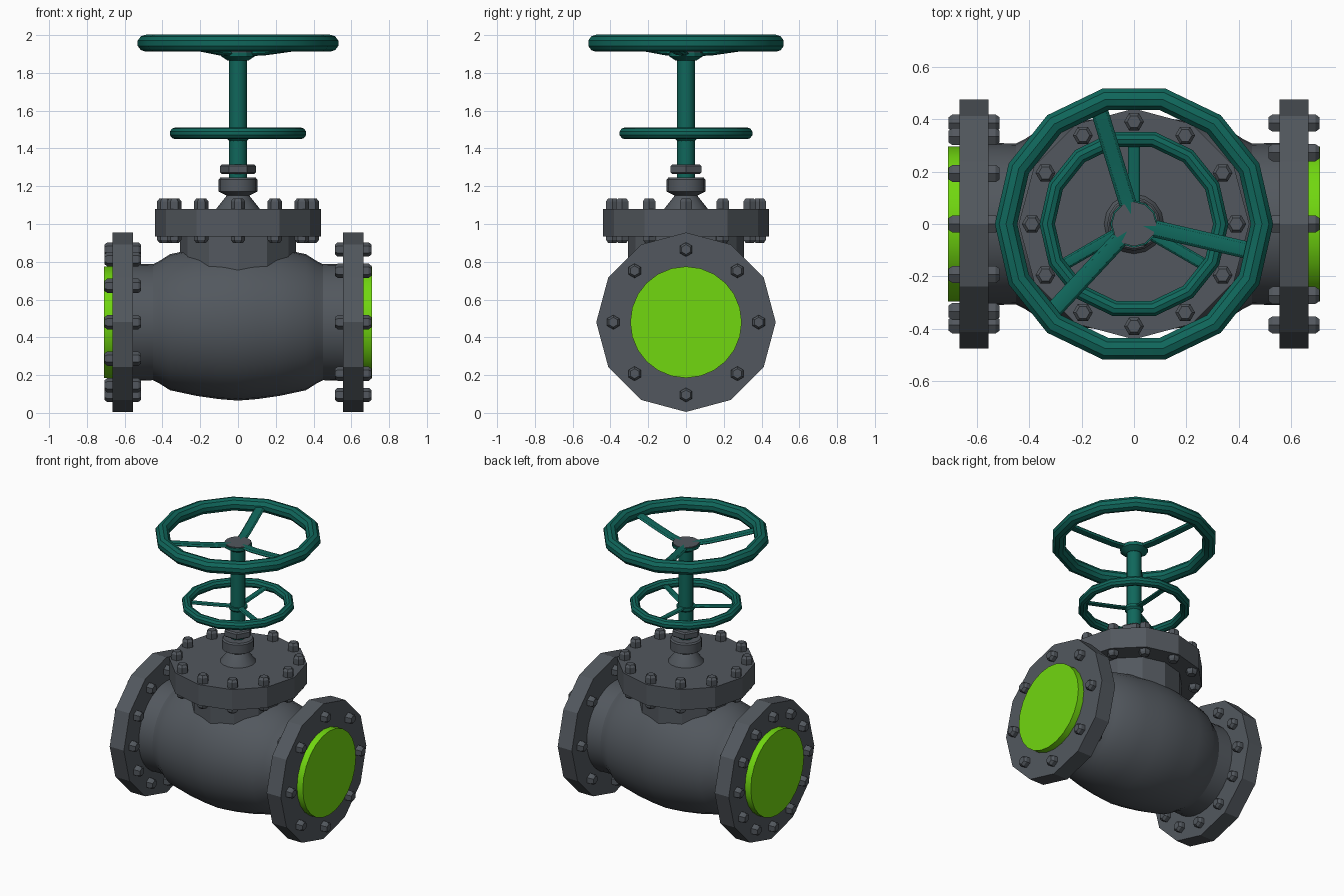
import bpy, bmesh, math
from mathutils import Matrix, Vector

if "Cube" in bpy.data.objects:
    bpy.data.objects.remove(bpy.data.objects["Cube"])


def material(name, rgb):
    m = bpy.data.materials.new(name)
    m.diffuse_color = (*rgb, 1)
    m.use_nodes = True
    m.node_tree.nodes["Principled BSDF"].inputs["Base Color"].default_value = m.diffuse_color
    return m


GREY = material("cast iron grey", (0.085, 0.097, 0.112))
TEAL = material("handwheel teal", (0.005, 0.135, 0.105))
LIME = material("end cap lime", (0.165, 0.68, 0.005))
CZ = 0.48                                   # height of the pipe axis
X_AXIS = Matrix.Translation((0, 0, CZ)) @ Matrix.Rotation(math.pi / 2, 4, 'Y')


def lathe(bm, profile, n, mat=Matrix(), start=0.0):
    """Revolve (radius, height) points about z; zero radius ends close."""
    rings = []
    for r, h in profile:
        if r < 1e-6:
            rings.append([bm.verts.new(mat @ Vector((0, 0, h)))] * n)
        else:
            rings.append([bm.verts.new(mat @ Vector((
                r * math.cos(start + math.tau * i / n),
                r * math.sin(start + math.tau * i / n), h))) for i in range(n)])
    for a, b in zip(rings, rings[1:]):
        for i in range(n):
            j = (i + 1) % n
            loop = list(dict.fromkeys((a[i], a[j], b[j], b[i])))
            if len(loop) > 2:
                bm.faces.new(loop)


def finish(bm, name, mat, smooth=True):
    bmesh.ops.recalc_face_normals(bm, faces=bm.faces)
    me = bpy.data.meshes.new(name)
    bm.to_mesh(me)
    bm.free()
    me.materials.append(mat)
    ob = bpy.data.objects.new(name, me)
    bpy.context.collection.objects.link(ob)
    if smooth:
        bpy.ops.object.select_all(action='DESELECT')
        ob.select_set(True)
        bpy.context.view_layer.objects.active = ob
        bpy.ops.object.shade_smooth_by_angle(angle=math.radians(28))
    return ob


def turned(name, profile, n, mat, frame=Matrix(), smooth=True, start=0.0):
    bm = bmesh.new()
    lathe(bm, profile, n, frame, start)
    return finish(bm, name, mat, smooth)


def disc(r, a, b):
    return [(0, a), (r, a), (r, b), (0, b)]


def bolts(name, frame, count, radius, low, high, lo_end, hi_end):
    """Ring of studs with a chamfered hex nut on both flange faces."""
    bm = bmesh.new()
    for i in range(count):
        a = math.tau * i / count
        m = frame @ Matrix.Translation((radius * math.cos(a), radius * math.sin(a), 0))
        lathe(bm, [(0, lo_end), (0.026, lo_end), (0.038, lo_end + 0.015), (0.038, low),
                   (0.038, high), (0.038, hi_end - 0.015), (0.026, hi_end), (0, hi_end)], 6, m)
    finish(bm, name, GREY, False)


# Valve body, bulging in the middle
half = [(0.415, 0), (0.407, 0.1), (0.39, 0.22), (0.36, 0.36), (0.325, 0.415),
        (0.307, 0.45), (0.31, 0.58)]
turned("valve_body", [(0, -0.58)] + [(r, -h) for r, h in half[:0:-1]] + half + [(0, 0.58)],
       32, GREY, X_AXIS)

# Pipe flanges, end caps and their bolts
for side, s, count in (("left", -1, 12), ("right", 1, 8)):
    turned(side + "_flange", disc(0.475, s * 0.555, s * 0.665), 12, GREY, X_AXIS, False)
    turned(side + "_end_cap", disc(0.295, s * 0.66, s * 0.71), 24, LIME, X_AXIS)
    lo, hi = sorted((s * 0.555, s * 0.665))
    bolts(side + "_flange_bolts", X_AXIS, count, 0.385, lo, hi, lo - 0.042, hi + 0.042)

# Bonnet: neck, flange, bolts and packing gland
turned("bonnet_neck", disc(0.308, 0.6, 0.95), 12, GREY, smooth=False)
turned("bonnet_flange", disc(0.44, 0.935, 1.08), 12, GREY, smooth=False)
bolts("bonnet_bolts", Matrix(), 12, 0.39, 0.935, 1.08, 0.9, 1.135)
turned("bonnet_cone", [(0, 1.07), (0.118, 1.07), (0.112, 1.085), (0.06, 1.15), (0.06, 1.17),
                       (0, 1.17)], 16, GREY)
turned("packing_gland", [(0, 1.15), (0.06, 1.15), (0.102, 1.172), (0.102, 1.235),
                         (0.094, 1.245), (0, 1.245)], 16, GREY)
turned("gland_nut", [(0, 1.265), (0.085, 1.265), (0.094, 1.272), (0.094, 1.306),
                     (0.085, 1.315), (0, 1.315)], 6, GREY, smooth=False)

# Stem with a grey end disc
turned("stem", disc(0.047, 1.2, 1.9), 16, TEAL)
turned("stem_end_disc", disc(0.085, 1.908, 1.914), 12, GREY)


def handwheel(name, z, major, minor, hub_z, hub_r, spoke_w, turn):
    # Rim
    bm = bmesh.new()
    rim = [(major + minor * math.cos(t), z + minor * math.sin(t))
           for t in (math.tau * (k + 0.5) / 10 for k in range(11))]
    lathe(bm, rim, 14, start=math.radians(0))
    bmesh.ops.remove_doubles(bm, verts=bm.verts, dist=1e-5)
    finish(bm, name + "_rim", TEAL)
    # Hub
    turned(name + "_hub", [(0, hub_z - 0.035), (hub_r * 0.6, hub_z - 0.035),
                           (hub_r, hub_z - 0.012), (hub_r, hub_z + 0.008),
                           (0, hub_z + 0.008)], 12, TEAL)
    # Three dished spokes with a flattened oval section
    bm = bmesh.new()
    path = [(0.02, hub_z), (0.3 * major, hub_z + 0.1 * (z - hub_z)),
            (0.6 * major, hub_z + 0.45 * (z - hub_z)), (major, z)]
    for k in range(3):
        rot = Matrix.Rotation(math.radians(turn + 120 * k), 4, 'Z')
        rings = []
        for r, h in path:
            rings.append([bm.verts.new(rot @ Vector((
                r, spoke_w * math.cos(math.tau * i / 8),
                h + 0.4 * spoke_w * math.sin(math.tau * i / 8)))) for i in range(8)])
        for a, b in zip(rings, rings[1:]):
            for i in range(8):
                bm.faces.new((a[i], a[(i + 1) % 8], b[(i + 1) % 8], b[i]))
        bm.faces.new(rings[0])
        bm.faces.new(rings[-1])
    finish(bm, name + "_spokes", TEAL)


# Upper and lower handwheels
handwheel("upper_handwheel", 1.957, 0.488, 0.045, 1.9, 0.09, 0.033, 107)
handwheel("lower_handwheel", 1.48, 0.331, 0.031, 1.465, 0.06, 0.023, 90)
